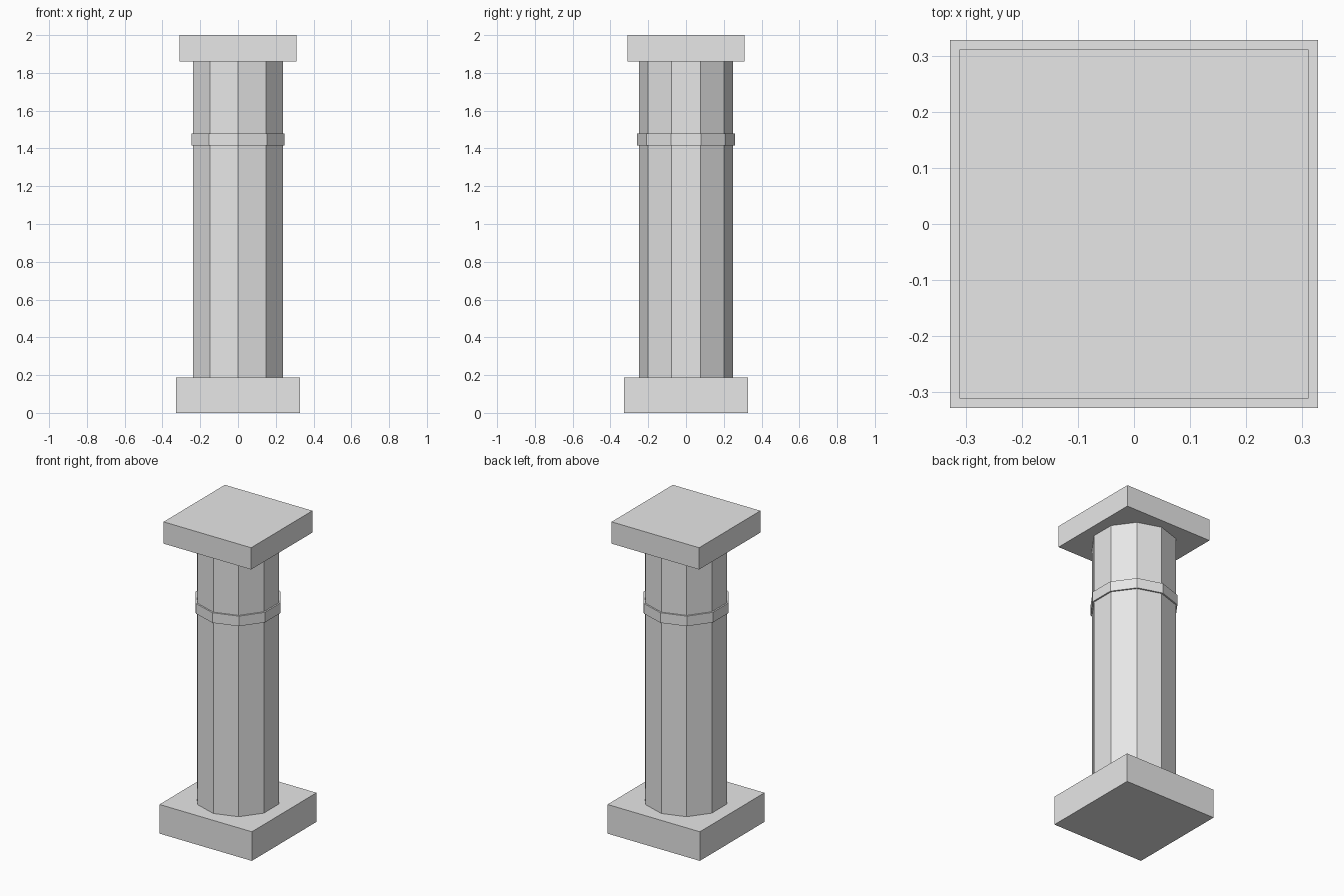
import bpy
import bmesh
from mathutils import Matrix

if "Cube" in bpy.data.objects:
    bpy.data.objects.remove(bpy.data.objects["Cube"])

stone = bpy.data.materials.new("grey stone")
stone.diffuse_color = (0.8, 0.8, 0.8, 1.0)
stone.use_nodes = True
stone.node_tree.nodes["Principled BSDF"].inputs["Base Color"].default_value = stone.diffuse_color


def finish(name, bm):
    bmesh.ops.recalc_face_normals(bm, faces=bm.faces)
    mesh = bpy.data.meshes.new(name)
    bm.to_mesh(mesh)
    bm.free()
    mesh.materials.append(stone)
    bpy.context.collection.objects.link(bpy.data.objects.new(name, mesh))


def slab(name, half, z0, z1):
    bm = bmesh.new()
    matrix = Matrix.Translation((0, 0, (z0 + z1) / 2)) @ Matrix.Diagonal(
        (2 * half, 2 * half, z1 - z0, 1))
    bmesh.ops.create_cube(bm, size=1, matrix=matrix)
    finish(name, bm)


def decagon(name, radius, z0, z1):
    # ten flat sides, with corners on the y axis
    bm = bmesh.new()
    bmesh.ops.create_cone(bm, cap_ends=True, segments=10, radius1=radius,
                          radius2=radius, depth=z1 - z0,
                          matrix=Matrix.Translation((0, 0, (z0 + z1) / 2)))
    finish(name, bm)


# square foot and top block
slab("base", 0.328, 0.0, 0.187)
slab("capital", 0.311, 1.86, 2.0)

# faceted column and its thin collar
decagon("shaft", 0.25, 0.187, 1.86)
decagon("collar", 0.26, 1.415, 1.48)
